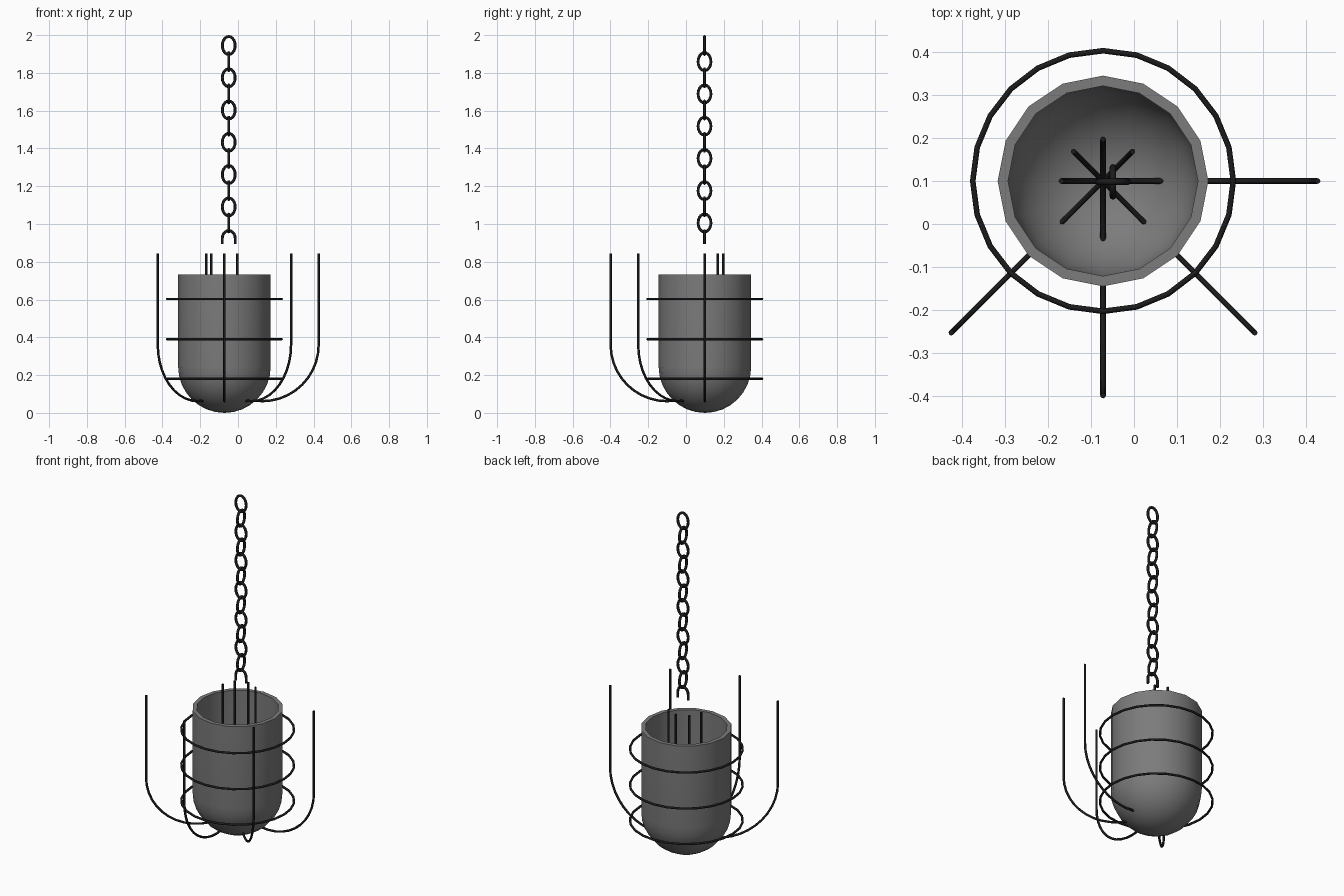
import bpy
import bmesh
from math import sin, cos, pi, radians
from mathutils import Matrix, Vector

if "Cube" in bpy.data.objects:
    bpy.data.objects.remove(bpy.data.objects["Cube"])


def material(name, value):
    m = bpy.data.materials.new(name)
    m.use_nodes = True
    colour = (value, value, value, 1)
    m.diffuse_color = colour
    m.node_tree.nodes["Principled BSDF"].inputs["Base Color"].default_value = colour
    return m


GREY = material("grey metal", 0.2)
BLACK = material("black iron", 0.011)

CUP = Vector((-0.072, 0.1, 0))
CHAIN = Vector((-0.049, 0.098, 0))


def finish(obj, mat, angle):
    obj.data.materials.clear()
    obj.data.materials.append(mat)
    bpy.ops.object.select_all(action="DESELECT")
    obj.select_set(True)
    bpy.context.view_layer.objects.active = obj
    bpy.ops.object.shade_smooth_by_angle(angle=radians(angle))


def wire(name, points, radius, closed=False):
    """Round bar swept along a list of points."""
    curve = bpy.data.curves.new(name, "CURVE")
    curve.dimensions = "3D"
    curve.bevel_depth = radius
    curve.bevel_resolution = 2
    curve.use_fill_caps = True
    spline = curve.splines.new("POLY")
    spline.points.add(len(points) - 1)
    for p, co in zip(spline.points, points):
        p.co = (*co, 1)
    spline.use_cyclic_u = closed
    obj = bpy.data.objects.new(name, curve)
    bpy.context.collection.objects.link(obj)
    bpy.ops.object.select_all(action="DESELECT")
    obj.select_set(True)
    bpy.context.view_layer.objects.active = obj
    bpy.ops.object.convert(target="MESH")
    obj = bpy.context.object
    obj.name = name
    finish(obj, BLACK, 50)
    return obj


# Cup: round-bottomed pot with a thick wall, spun from one profile
def bowl(radius, floor, steps=8):
    arc = [i / steps * pi / 2 for i in range(steps + 1)]
    return [(radius * sin(a), floor + radius * (1 - cos(a))) for a in arc]


TOP, OUTER, INNER = 0.732, 0.245, 0.221
profile = bowl(OUTER, 0) + [(OUTER, TOP), (INNER, TOP)] + bowl(INNER, OUTER - INNER)[::-1]
bm = bmesh.new()
verts = [bm.verts.new((r, 0, z)) for r, z in profile]
edges = [bm.edges.new(pair) for pair in zip(verts, verts[1:])]
bmesh.ops.spin(bm, geom=verts + edges, cent=(0, 0, 0), axis=(0, 0, 1),
               angle=2 * pi, steps=16, use_merge=True)
bmesh.ops.remove_doubles(bm, verts=bm.verts, dist=0.0005)
bmesh.ops.recalc_face_normals(bm, faces=bm.faces)
mesh = bpy.data.meshes.new("cup")
bm.to_mesh(mesh)
bm.free()
cup = bpy.data.objects.new("cup", mesh)
cup.location = CUP
bpy.context.collection.objects.link(cup)
finish(cup, GREY, 40)

# Hoops: three rings round the cup
for i, z in enumerate((0.18, 0.39, 0.603)):
    ring = [CUP + Vector((0.303 * cos(a), 0.303 * sin(a), z))
            for a in (k * pi / 12 for k in range(24))]
    wire(f"hoop_{i + 1}", ring, 0.0065, closed=True)

# Cage bars: four U-shaped rods, each set off-centre along its own direction
HALF, SHIFT, BEND, TIP = 0.298, 0.201, 0.36, 0.845
u_shape = [(SHIFT - HALF, TIP)]
u_shape += [(SHIFT - HALF * cos(k * pi / 20), BEND - HALF * sin(k * pi / 20)) for k in range(21)]
u_shape += [(SHIFT + HALF, TIP)]
for i in range(4):
    turn = Matrix.Rotation(-i * pi / 4, 3, "Z")
    wire(f"cage_bar_{i + 1}", [CUP + turn @ Vector((r, 0, z)) for r, z in u_shape], 0.0065)

# Chain: oval links turned a quarter each time
LINK_W, LINK_H, PITCH, THICK = 0.034, 0.0475, 0.0854, 0.0075
for i in range(12):
    centre = CHAIN + Vector((0, 0, 1.945 - i * PITCH))
    turn = Matrix.Rotation(i % 2 * pi / 2, 3, "Z")
    oval = [centre + turn @ Vector((LINK_W * cos(a), 0, LINK_H * sin(a)))
            for a in (k * pi / 10 for k in range(20))]
    wire(f"chain_link_{i + 1}", oval, THICK, closed=True)

# Open half link at the lower end of the chain
arch = [Vector((LINK_W, 0, 0.893))]
arch += [Vector((LINK_W * cos(k * pi / 10), 0, 0.925 + 0.04 * sin(k * pi / 10))) for k in range(11)]
arch += [Vector((-LINK_W, 0, 0.893))]
wire("chain_end_hook", [CHAIN + p for p in arch], THICK)
